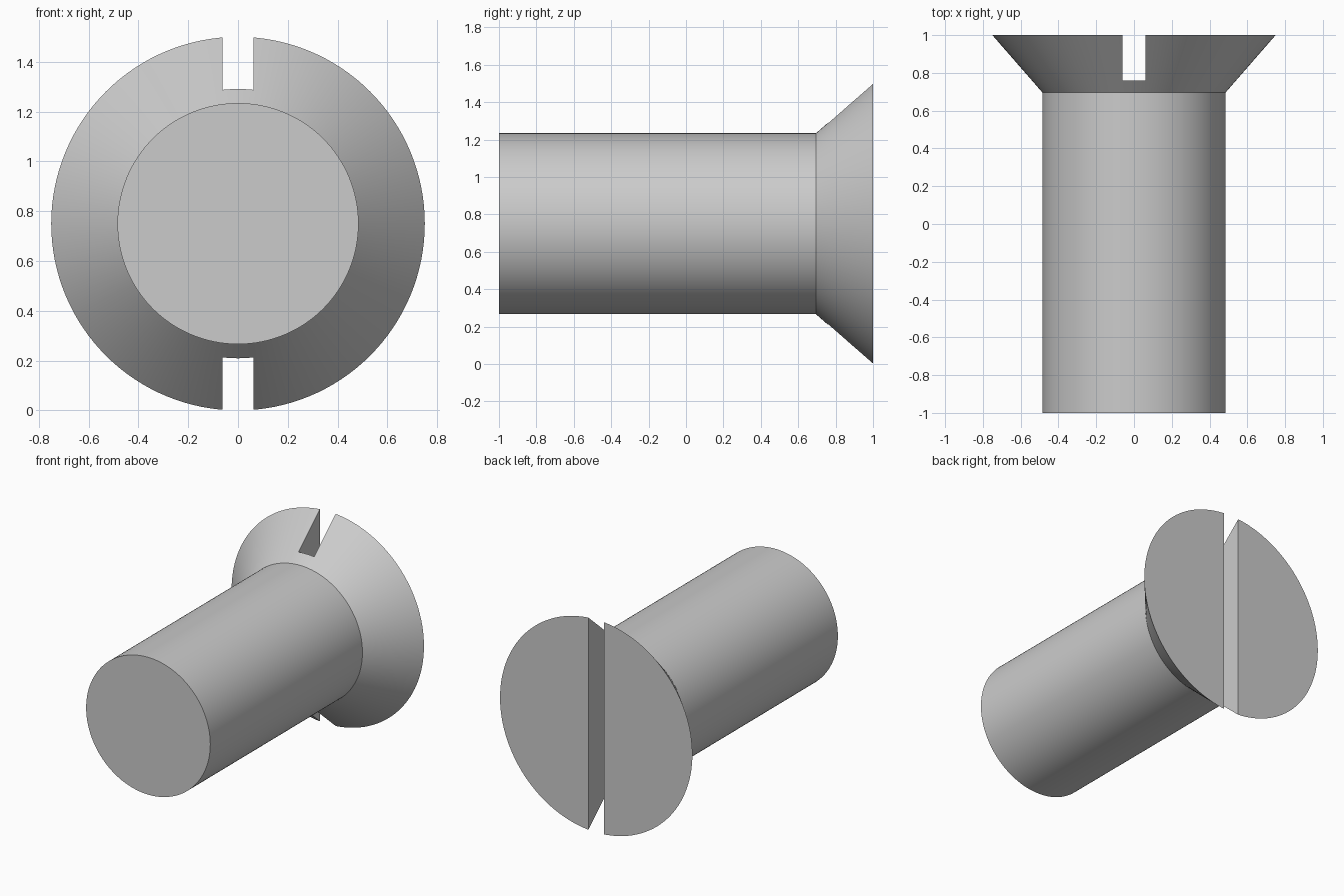
import bpy
import bmesh
import math
from mathutils import Matrix, Vector

cube = bpy.data.objects.get("Cube")
if cube:
    bpy.data.objects.remove(cube, do_unlink=True)

AXIS_HEIGHT = 0.75
SHAFT_RADIUS = 0.484
HEAD_RADIUS = 0.75
HEAD_START = 0.695
SLOT_FLOOR = 0.76
SLOT_WIDTH = 0.123
SEGMENTS = 128

# Plain grey metal
metal = bpy.data.materials.new("grey metal")
metal.use_nodes = True
grey = (0.6, 0.6, 0.6, 1)
metal.diffuse_color = grey
metal.node_tree.nodes["Principled BSDF"].inputs["Base Color"].default_value = grey


def make_object(name, bm):
    bmesh.ops.recalc_face_normals(bm, faces=bm.faces)
    mesh = bpy.data.meshes.new(name)
    bm.to_mesh(mesh)
    bm.free()
    mesh.materials.append(metal)
    obj = bpy.data.objects.new(name, mesh)
    bpy.context.collection.objects.link(obj)
    return obj


# Screw body: shaft and countersunk head lofted through rings along y
bm = bmesh.new()
rings = []
for y, radius in ((-1, SHAFT_RADIUS), (HEAD_START, SHAFT_RADIUS), (1, HEAD_RADIUS)):
    place = Matrix.Translation((0, y, AXIS_HEIGHT)) @ Matrix.Rotation(-math.pi / 2, 4, "X")
    rings.append(bmesh.ops.create_circle(bm, segments=SEGMENTS, radius=radius, matrix=place)["verts"])
for a, b in zip(rings, rings[1:]):
    for i in range(SEGMENTS):
        j = (i + 1) % SEGMENTS
        bm.faces.new((a[i], a[j], b[j], b[i]))
bm.faces.new(rings[0])
bm.faces.new(rings[-1])
screw = make_object("countersunk_screw", bm)

# Driver slot across the head
bm = bmesh.new()
bmesh.ops.create_cube(bm, size=1)
bmesh.ops.scale(bm, vec=(SLOT_WIDTH, 0.5, 2), verts=bm.verts)
bmesh.ops.translate(bm, vec=Vector((0, SLOT_FLOOR + 0.25, AXIS_HEIGHT)), verts=bm.verts)
cutter = make_object("slot_cutter", bm)
cutter.hide_render = True

cut = screw.modifiers.new("driver_slot", "BOOLEAN")
cut.operation = "DIFFERENCE"
cut.solver = "EXACT"
cut.object = cutter

bpy.ops.object.select_all(action="DESELECT")
screw.select_set(True)
bpy.context.view_layer.objects.active = screw
bpy.ops.object.modifier_apply(modifier=cut.name)
bpy.data.objects.remove(cutter, do_unlink=True)

# Round sides smooth, rims and slot sharp
bpy.ops.object.shade_smooth_by_angle(angle=math.radians(25))
